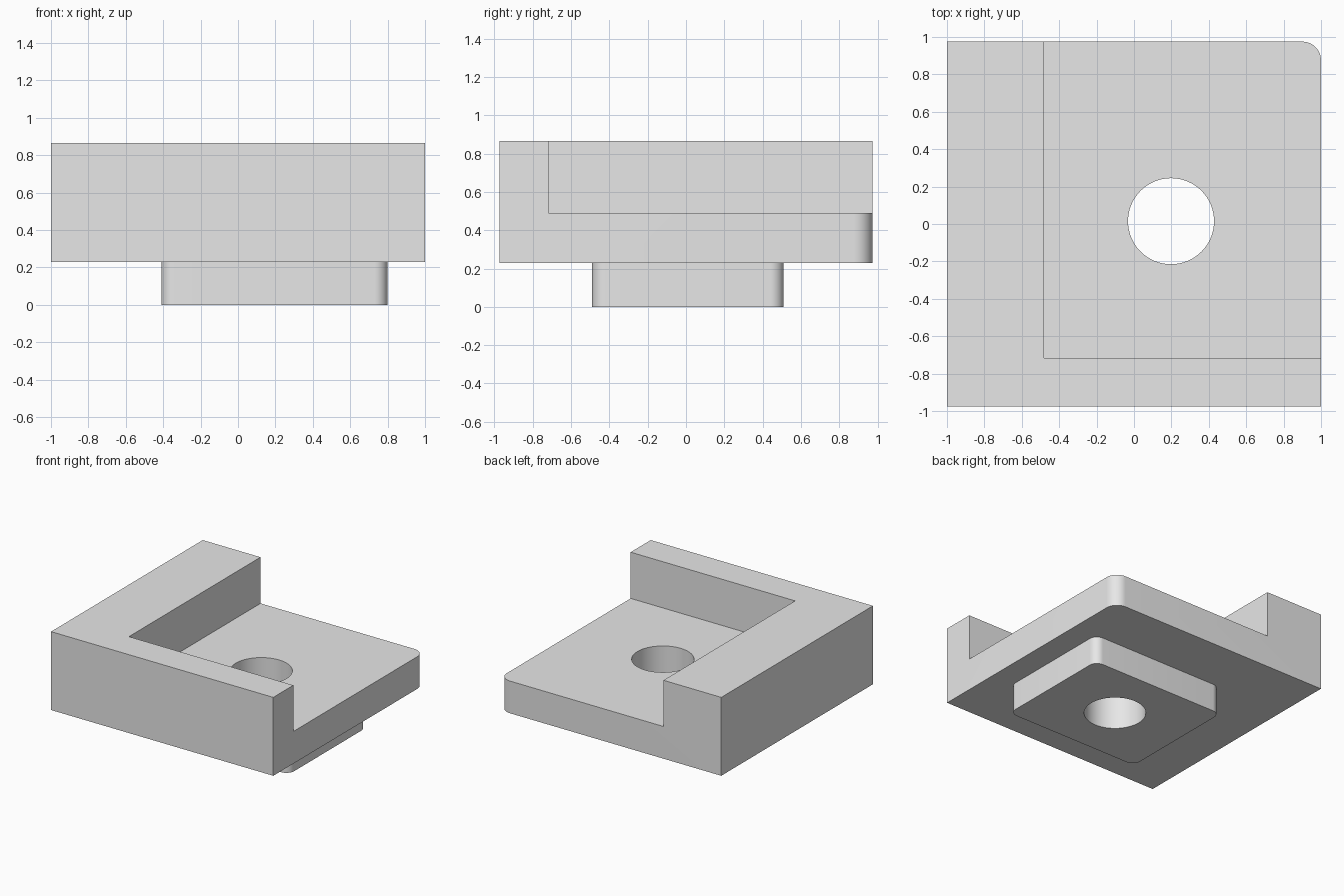
import bpy
import bmesh
from math import cos, sin, pi, radians

cube = bpy.data.objects.get("Cube")
if cube:
    bpy.data.objects.remove(cube, do_unlink=True)

grey = bpy.data.materials.new("light_grey")
grey.use_nodes = True
grey.diffuse_color = (0.8, 0.8, 0.8, 1)
grey.node_tree.nodes["Principled BSDF"].inputs["Base Color"].default_value = (0.8, 0.8, 0.8, 1)


def prism(name, outline, z0, z1):
    """Extrude a closed counter-clockwise outline from z0 up to z1."""
    bm = bmesh.new()
    face = bm.faces.new([bm.verts.new((x, y, z0)) for x, y in outline])
    top = bmesh.ops.extrude_face_region(bm, geom=[face])["geom"]
    verts = [g for g in top if isinstance(g, bmesh.types.BMVert)]
    bmesh.ops.translate(bm, verts=verts, vec=(0, 0, z1 - z0))
    bmesh.ops.recalc_face_normals(bm, faces=bm.faces[:])
    mesh = bpy.data.meshes.new(name)
    bm.to_mesh(mesh)
    bm.free()
    mesh.materials.append(grey)
    obj = bpy.data.objects.new(name, mesh)
    bpy.context.collection.objects.link(obj)
    return obj


def rect(x0, x1, y0, y1, radii=(0, 0, 0, 0), steps=12):
    """Rectangle outline; radii run front-right, back-right, back-left, front-left."""
    corners = [(x1, y0, -1, 1), (x1, y1, -1, -1), (x0, y1, 1, -1), (x0, y0, 1, 1)]
    points = []
    for i, ((x, y, sx, sy), r) in enumerate(zip(corners, radii)):
        if r == 0:
            points.append((x, y))
            continue
        for s in range(steps + 1):
            a = (i - 1 + s / steps) * pi / 2
            points.append((x + sx * r + r * cos(a), y + sy * r + r * sin(a)))
    return points


def circle(cx, cy, r, sides=64):
    return [(cx + r * cos(2 * pi * i / sides), cy + r * sin(2 * pi * i / sides))
            for i in range(sides)]


def combine(target, tool, operation):
    """Apply a boolean and remove the tool object."""
    tool.hide_render = True
    mod = target.modifiers.new(tool.name, 'BOOLEAN')
    mod.operation = operation
    mod.solver = 'EXACT'
    mod.object = tool
    bpy.context.view_layer.objects.active = target
    bpy.ops.object.modifier_apply(modifier=mod.name)
    bpy.data.objects.remove(tool, do_unlink=True)


# Main block with one rounded back corner
block = prism("corner_block", rect(-1, 1, -0.975, 0.975, (0, 0.1, 0, 0)), 0.228, 0.866)

# Pocket that leaves the L-shaped wall
combine(block, prism("pocket", rect(-0.48, 1.5, -0.717, 1.5), 0.49, 1.2), 'DIFFERENCE')

# Raised pad underneath, sunk into the block so they fuse
combine(block, prism("bottom_pad", rect(-0.41, 0.80, -0.49, 0.51, (0.07,) * 4), 0, 0.35), 'UNION')

# Round hole through floor and pad
combine(block, prism("through_hole", circle(0.198, 0.015, 0.23), -0.2, 1.2), 'DIFFERENCE')

# Smooth the round walls, keep the edges sharp
bpy.ops.object.select_all(action='DESELECT')
block.select_set(True)
bpy.context.view_layer.objects.active = block
bpy.ops.object.shade_smooth_by_angle(angle=radians(30))
